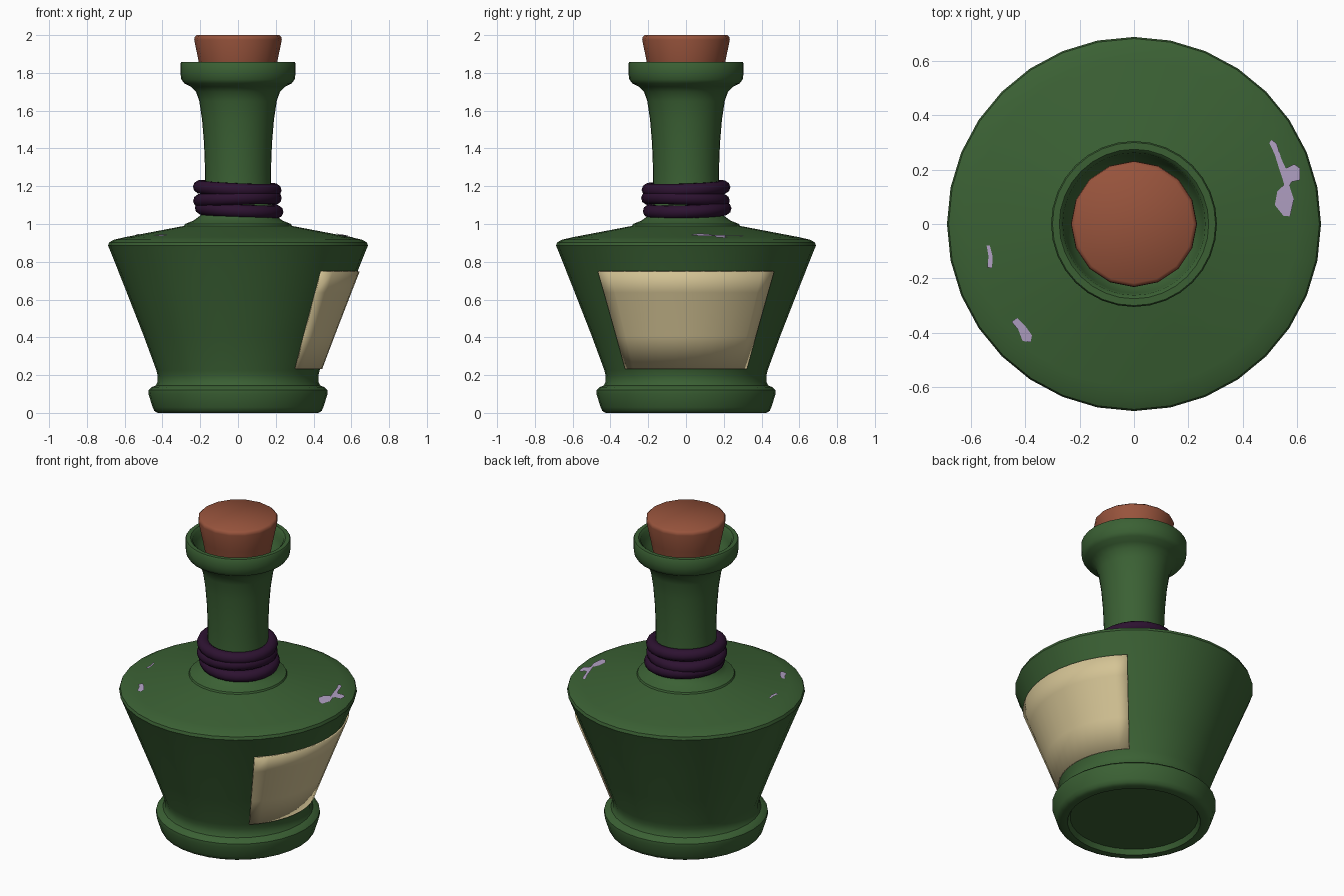
import bpy, bmesh, math
from mathutils import Matrix

if "Cube" in bpy.data.objects:
    bpy.data.objects.remove(bpy.data.objects["Cube"])


def mat(name, r, g, b):
    m = bpy.data.materials.new(name)
    m.diffuse_color = (r, g, b, 1)
    m.use_nodes = True
    m.node_tree.nodes["Principled BSDF"].inputs["Base Color"].default_value = m.diffuse_color
    return m


GREEN = mat("bottle_green", 0.043, 0.118, 0.034)
CORK = mat("cork_brown", 0.31, 0.087, 0.045)
CORD = mat("dark_purple", 0.026, 0.006, 0.03)
PAPER = mat("parchment", 0.66, 0.55, 0.30)
SHINE = mat("pale_lilac", 0.45, 0.36, 0.56)


def finish(name, bm, material, angle=40):
    bmesh.ops.remove_doubles(bm, verts=bm.verts, dist=1e-5)
    bmesh.ops.recalc_face_normals(bm, faces=bm.faces)
    me = bpy.data.meshes.new(name)
    bm.to_mesh(me)
    bm.free()
    me.materials.append(material)
    ob = bpy.data.objects.new(name, me)
    bpy.context.collection.objects.link(ob)
    bpy.ops.object.select_all(action='DESELECT')
    ob.select_set(True)
    bpy.context.view_layer.objects.active = ob
    bpy.ops.object.shade_smooth_by_angle(angle=math.radians(angle))
    return ob


def lathe(name, profile, sides, material, angle=40):
    bm = bmesh.new()
    vs = [bm.verts.new((r, 0, z)) for r, z in profile]
    es = [bm.edges.new(p) for p in zip(vs, vs[1:])]
    bmesh.ops.spin(bm, geom=vs + es, axis=(0, 0, 1), cent=(0, 0, 0),
                   angle=math.tau, steps=sides, use_duplicate=False)
    return finish(name, bm, material, angle)


# Bottle: foot, flared body, shoulder, neck, rolled lip and inner wall
lathe("bottle", [
    (0, 0.03), (0.37, 0.03), (0.385, 0.0), (0.425, 0.0), (0.443, 0.01),
    (0.452, 0.03), (0.474, 0.10), (0.473, 0.122), (0.458, 0.136),
    (0.435, 0.145), (0.425, 0.165), (0.425, 0.195), (0.432, 0.225),
    (0.50, 0.41), (0.59, 0.64), (0.677, 0.86), (0.688, 0.885), (0.682, 0.903),
    (0.655, 0.917), (0.60, 0.93), (0.285, 0.99), (0.28, 1.0), (0.235, 1.018),
    (0.20, 1.045), (0.182, 1.09), (0.175, 1.18), (0.175, 1.30), (0.18, 1.43),
    (0.19, 1.55), (0.205, 1.65), (0.222, 1.70), (0.25, 1.727), (0.285, 1.745),
    (0.30, 1.765), (0.305, 1.80), (0.305, 1.85), (0.30, 1.857), (0.275, 1.857),
    (0.262, 1.845), (0.255, 1.80), (0.235, 1.76), (0.19, 1.70), (0, 1.68)],
    32, GREEN)

# Tapered cork
lathe("cork", [(0, 1.69), (0.175, 1.69), (0.208, 1.86), (0.232, 1.975),
               (0.230, 1.99), (0.218, 2.0), (0, 2.0)], 16, CORK, 50)

# Three slightly tilted cord loops around the neck
for i, (z, tx, ty, dx, dy) in enumerate([(1.075, 2, 3, 0.006, 0.006),
                                         (1.13, -2, -2, -0.003, -0.003),
                                         (1.188, 2, 2.5, -0.004, 0.0)]):
    ring = [(0.197 + 0.038 * math.cos(a), 0.036 * math.sin(a))
            for a in [k * math.tau / 10 for k in range(11)]]
    ob = lathe("neck_cord_%d" % (i + 1), ring, 24, CORD, 60)
    ob.data.transform(Matrix.Translation((dx, dy, z)) @
                      Matrix.Rotation(math.radians(tx), 4, 'X') @
                      Matrix.Rotation(math.radians(ty), 4, 'Y'))

# Curved paper label on the right side, wrapped on the flared body
bm = bmesh.new()
rows = [(0.437, 0.235), (0.503, 0.41), (0.592, 0.64), (0.635, 0.75)]
N = 12
grid = [[bm.verts.new((r * math.cos(a), r * math.sin(a), z))
         for a in [math.radians(-46.5 + 93 * i / N) for i in range(N + 1)]]
        for r, z in rows]
for lo, hi in zip(grid, grid[1:]):
    for i in range(N):
        bm.faces.new((lo[i], lo[i + 1], hi[i + 1], hi[i]))
label = finish("label", bm, PAPER)
sol = label.modifiers.new("thickness", 'SOLIDIFY')
sol.thickness = 0.009
sol.offset = 1

# Pale highlight patches lying on the sloping shoulder
patches = [
    [(0.497, 0.30), (0.507, 0.31), (0.525, 0.295), (0.542, 0.24),
     (0.558, 0.205), (0.59, 0.22), (0.611, 0.205), (0.611, 0.162),
     (0.58, 0.155), (0.572, 0.14), (0.588, 0.09), (0.574, 0.028),
     (0.55, 0.03), (0.518, 0.07), (0.527, 0.12), (0.553, 0.145),
     (0.535, 0.20), (0.518, 0.255)],
    [(-0.542, -0.08), (-0.53, -0.08), (-0.52, -0.12), (-0.522, -0.162),
     (-0.54, -0.16), (-0.535, -0.12)],
    [(-0.45, -0.36), (-0.43, -0.345), (-0.40, -0.375), (-0.375, -0.41),
     (-0.38, -0.435), (-0.41, -0.43), (-0.425, -0.39)]]
for i, pts in enumerate(patches):
    bm = bmesh.new()
    f = bm.faces.new([bm.verts.new(
        (x, y, 0.995 - 0.19 * (math.hypot(x, y) - 0.285))) for x, y in pts])
    f.normal_update()
    if f.normal.z < 0:
        f.normal_flip()
    bmesh.ops.triangulate(bm, faces=[f])
    ob = finish("shoulder_highlight_%d" % (i + 1), bm, SHINE)
    if ob.data.polygons[0].normal.z < 0:
        ob.data.flip_normals()
